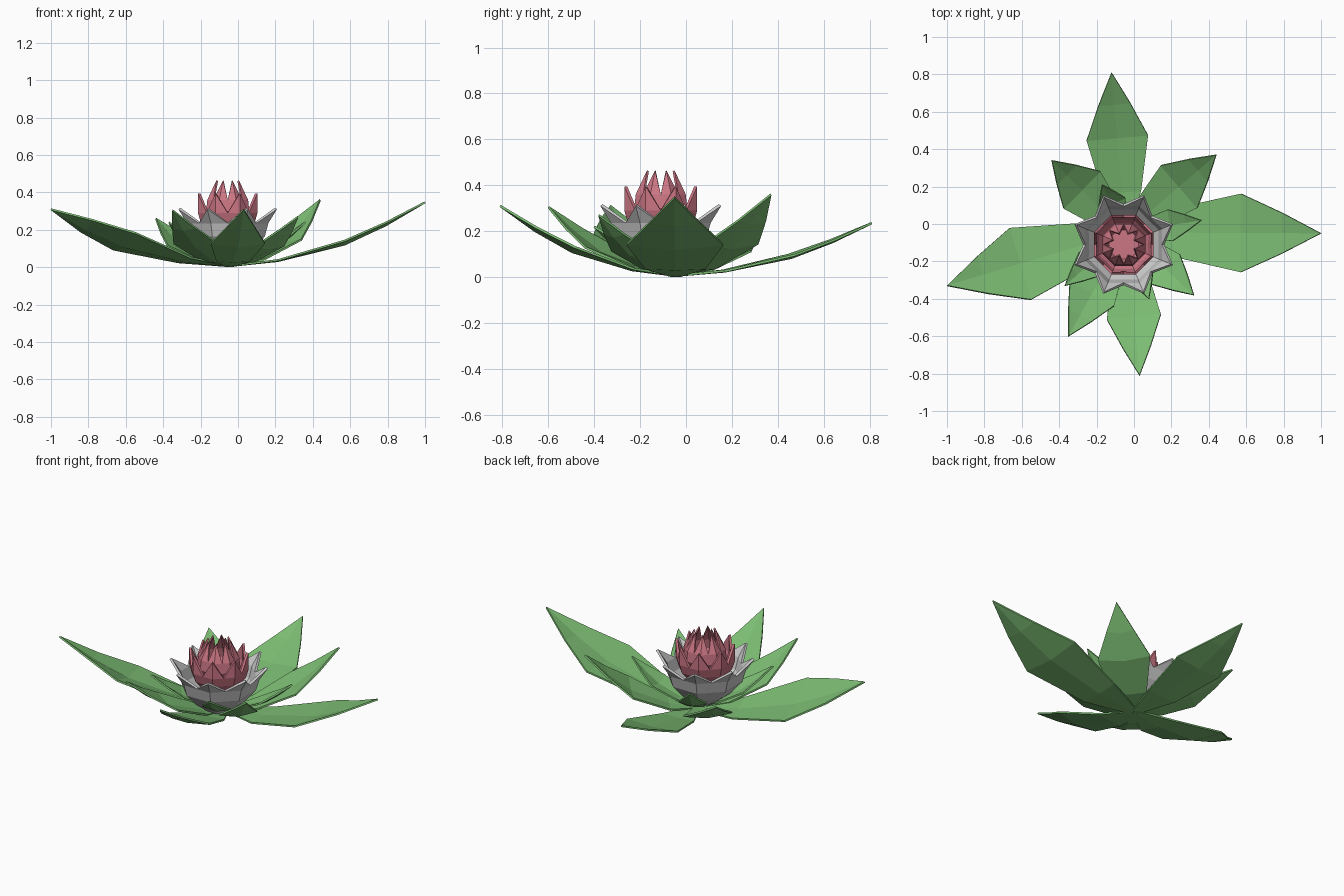
import bpy, bmesh, math
from mathutils import Vector

if "Cube" in bpy.data.objects:
    bpy.data.objects.remove(bpy.data.objects["Cube"])


def material(name, rgb):
    m = bpy.data.materials.new(name)
    m.diffuse_color = (*rgb, 1)
    m.use_nodes = True
    m.node_tree.nodes["Principled BSDF"].inputs["Base Color"].default_value = m.diffuse_color
    return m


GREEN = material("leaf_green", (0.20, 0.50, 0.17))
PINK = material("petal_pink", (0.60, 0.18, 0.23))


def finish(name, bm, thickness, offset, mat=None):
    bmesh.ops.recalc_face_normals(bm, faces=bm.faces)
    me = bpy.data.meshes.new(name)
    bm.to_mesh(me)
    bm.free()
    ob = bpy.data.objects.new(name, me)
    bpy.context.collection.objects.link(ob)
    if mat:
        me.materials.append(mat)
    mod = ob.modifiers.new("thickness", 'SOLIDIFY')
    mod.thickness = thickness
    mod.offset = offset
    return ob


# Leaf: folded blade from a shared base to its tip
# stations are (fraction of length, fraction of half width, fraction of tip height)
STATIONS = [(0, .12, 0), (.25, .62, .08), (.59, 1, .34), (.8, .52, .64)]
BASE = Vector((-.045, -.045, .006))


def leaf(name, tip, half, roll=0.0, fold=.02, base_z=.006):
    base = Vector((BASE.x, BASE.y, base_z))
    tip = Vector(tip)
    run = Vector((tip.x - base.x, tip.y - base.y, 0))
    side = Vector((-run.y, run.x, 0)).normalized()
    bm = bmesh.new()
    rows = []
    for t, w, h in STATIONS:
        mid = base + run * t + Vector((0, 0, (tip.z - base_z) * h))
        row = []
        for s in (-1, 0, 1):
            lift = w * t * (abs(s) * fold + s * roll) / .59
            row.append(bm.verts.new(mid + side * (s * half * w) + Vector((0, 0, lift))))
        rows.append(row)
    for a, b in zip(rows, rows[1:]):
        for k in (0, 1):
            bm.faces.new((a[k], a[k + 1], b[k + 1], b[k]))
    end = bm.verts.new(tip)
    for k in (0, 1):
        bm.faces.new((rows[-1][k], rows[-1][k + 1], end))
    return finish(name, bm, .01, 0, GREEN)


leaf("large_leaf_right", (1.0, -.05, .347), .21)
leaf("large_leaf_left", (-1.0, -.33, .31), .20, roll=.045, fold=.03)
leaf("large_leaf_back", (-.12, .81, .235), .165, fold=.012)
leaf("large_leaf_front", (.03, -.81, .31), .145)
leaf("medium_leaf_back_right", (.44, .37, .36), .15)
leaf("medium_leaf_back_left", (-.44, .34, .26), .14)
leaf("medium_leaf_front_left", (-.35, -.60, .305), .135)
leaf("medium_leaf_front_right", (.32, -.38, .27), .11)
leaf("small_leaf_right", (.36, .02, .24), .085, base_z=.03)
leaf("small_leaf_left", (-.37, -.33, .24), .085, base_z=.03)
leaf("small_leaf_front", (.08, -.40, .22), .08, base_z=.03)
leaf("small_leaf_back", (-.17, .21, .22), .08, base_z=.03)


# Bloom layer: eight-sided cup whose corners rise into pointed petals
CENTRE = Vector((-.055, -.11, 0))


def cup(name, rings, tip, mat=None, thickness=.014):
    bm = bmesh.new()

    def point(i, r, z):
        a = math.radians(22.5 * i)
        if i % 2 == 0:
            r *= math.cos(math.pi / 8)
        return bm.verts.new(CENTRE + Vector((r * math.cos(a), r * math.sin(a), z)))

    loops = [[point(i, r, z) for i in range(16)] for r, z in rings]
    bm.faces.new(loops[0])
    for a, b in zip(loops, loops[1:]):
        for i in range(16):
            j = (i + 1) % 16
            bm.faces.new((a[i], a[j], b[j], b[i]))
    top = loops[-1]
    for i in range(1, 16, 2):
        t = point(i, *tip)
        bm.faces.new((top[i - 1], top[i], t))
        bm.faces.new((top[i], top[(i + 1) % 16], t))
    return finish(name, bm, thickness, -1, mat)


cup("outer_grey_petals", [(.06, .02), (.15, .09), (.215, .165), (.235, .235)], (.285, .31))
cup("middle_pink_petals", [(.10, .17), (.155, .235), (.172, .29)], (.172, .395), PINK)
cup("inner_pink_petals", [(.09, .24), (.125, .30), (.118, .36)], (.065, .465), PINK, .01)
